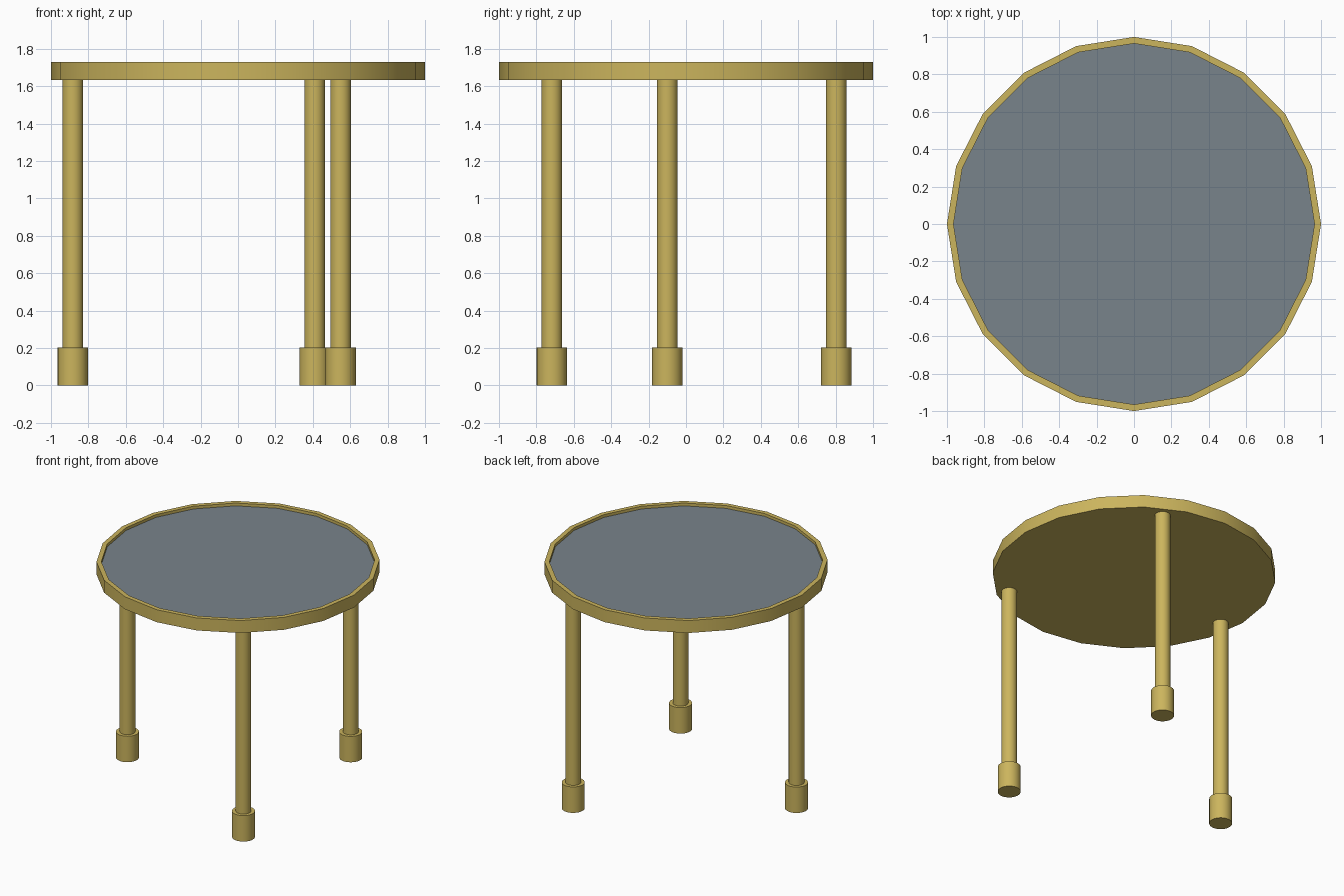
import bpy, bmesh
from math import cos, sin, pi, radians

if "Cube" in bpy.data.objects:
    bpy.data.objects.remove(bpy.data.objects["Cube"])


def material(name, colour):
    m = bpy.data.materials.new(name)
    m.diffuse_color = colour
    m.use_nodes = True
    m.node_tree.nodes["Principled BSDF"].inputs["Base Color"].default_value = m.diffuse_color
    return m


brass = material("brass", (0.60, 0.46, 0.11, 1))
slate = material("slate", (0.19, 0.23, 0.26, 1))


def lathe(name, profile, sides, mat, location=(0, 0, 0)):
    """Revolve (radius, z) points about z, capping where the radius is zero."""
    bm = bmesh.new()
    rings = []
    for r, z in profile:
        if r == 0:
            rings.append([bm.verts.new((0, 0, z))] * sides)
        else:
            rings.append([bm.verts.new((r * cos(2 * pi * i / sides),
                                        r * sin(2 * pi * i / sides), z))
                          for i in range(sides)])
    for low, high in zip(rings, rings[1:]):
        for i in range(sides):
            j = (i + 1) % sides
            corners = dict.fromkeys((low[i], low[j], high[j], high[i]))
            bm.faces.new(list(corners))
    # Merge the fan caps into flat polygons
    bmesh.ops.dissolve_verts(bm, verts=list({r[0] for r in rings if r[0] is r[1]}))
    bmesh.ops.recalc_face_normals(bm, faces=bm.faces)
    mesh = bpy.data.meshes.new(name)
    bm.to_mesh(mesh)
    bm.free()
    mesh.materials.append(mat)
    obj = bpy.data.objects.new(name, mesh)
    obj.location = location
    bpy.context.collection.objects.link(obj)
    bpy.ops.object.select_all(action='DESELECT')
    obj.select_set(True)
    bpy.context.view_layer.objects.active = obj
    bpy.ops.object.shade_smooth_by_angle(angle=radians(30))
    return obj


# Twenty-sided tray with a shallow recess
lathe("tabletop_tray", [(0, 1.633), (1, 1.633), (1, 1.73), (0.965, 1.73),
                        (0.965, 1.69), (0, 1.69)], 20, brass)

# Inset panel filling the recess just below the rim
lathe("tabletop_panel", [(0, 1.69), (0.965, 1.69), (0.965, 1.708), (0, 1.708)],
      20, slate)

# Three round legs, each with a wider foot
for name, x, y in (("left", -0.883, -0.10), ("back", 0.41, 0.803),
                   ("front", 0.549, -0.717)):
    lathe(name + "_leg", [(0, 0.2), (0.055, 0.2), (0.055, 1.633), (0, 1.633)],
          32, brass, (x, y, 0))
    lathe(name + "_foot", [(0, 0), (0.081, 0), (0.081, 0.202), (0, 0.202)],
          32, brass, (x, y, 0))
